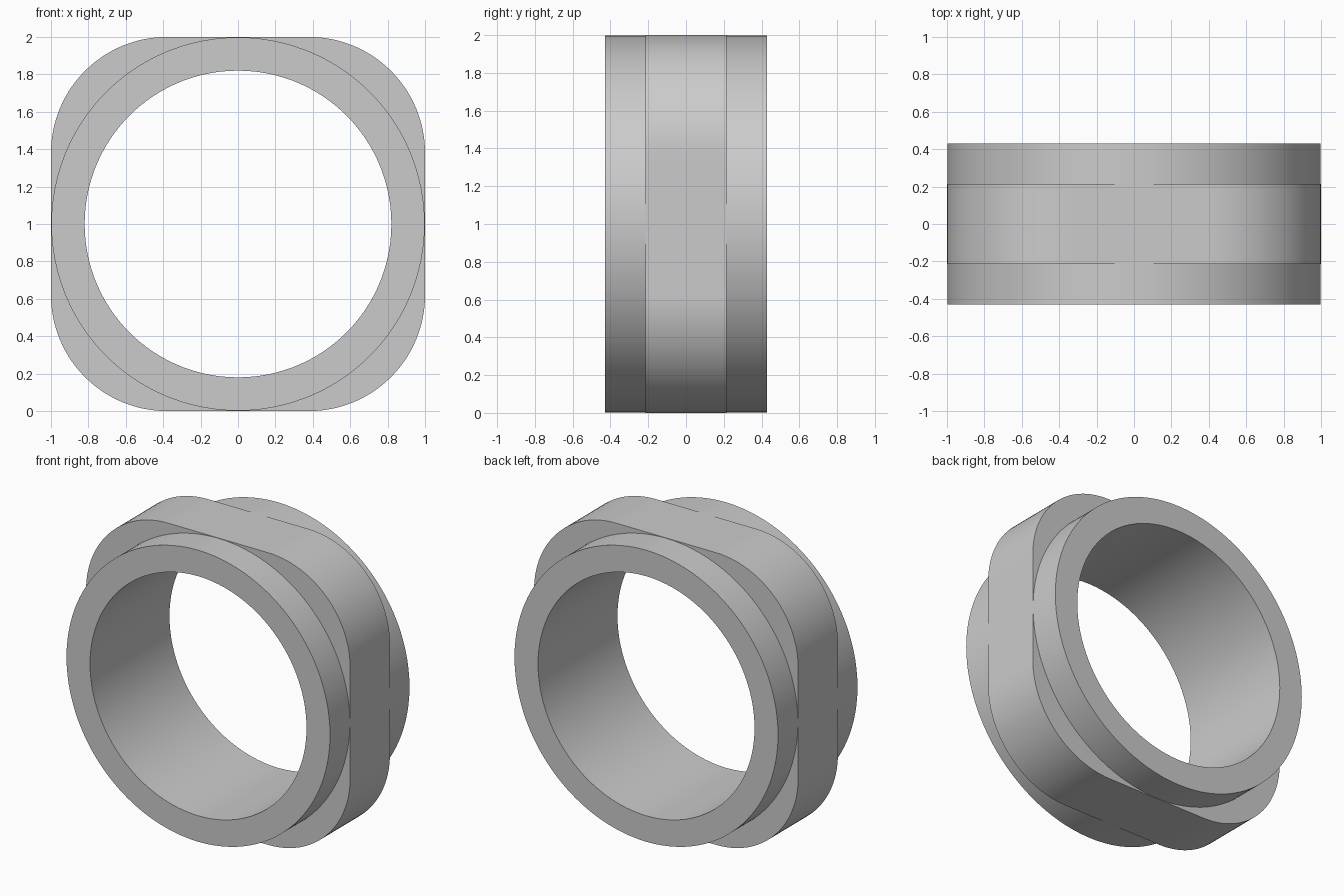
import bpy, bmesh
from math import sin, cos, atan2, pi, radians

cube = bpy.data.objects.get("Cube")
if cube:
    bpy.data.objects.remove(cube, do_unlink=True)

HALF, CORNER = 1.0, 0.62          # rounded square band
OUTER, BORE = 0.998, 0.82         # round ring
DEPTH, BAND = 0.43, 0.215         # half depths along y
ARC, FLAT = 28, 12                # segments per corner and per flat side

grey = bpy.data.materials.new("light_grey")
grey.use_nodes = True
colour = (0.6, 0.6, 0.6, 1)
grey.diffuse_color = colour
grey.node_tree.nodes["Principled BSDF"].inputs["Base Color"].default_value = colour


def rounded_square():
    """Outline with rounded corners and subdivided flat sides."""
    c = HALF - CORNER
    points = []
    for q in range(4):
        turn = q * pi / 2
        side = [(HALF, -c + 2 * c * i / FLAT) for i in range(FLAT)]
        for i in range(ARC):
            a = i * pi / 2 / ARC
            side.append((c + CORNER * cos(a), c + CORNER * sin(a)))
        points += [(x * cos(turn) - z * sin(turn), x * sin(turn) + z * cos(turn))
                   for x, z in side]
    return points


square = rounded_square()
angles = [atan2(z, x) for x, z in square]


def circle(r):
    return [(r * cos(a), r * sin(a)) for a in angles]


# Closed loft: bore, end faces, round collars and the squared middle band
sections = [(circle(BORE), -DEPTH), (circle(OUTER), -DEPTH),
            (circle(OUTER), -BAND), (square, -BAND),
            (square, BAND), (circle(OUTER), BAND),
            (circle(OUTER), DEPTH), (circle(BORE), DEPTH)]

bm = bmesh.new()
loops = [[bm.verts.new((x, y, z + HALF)) for x, z in outline]
         for outline, y in sections]
for a, b in zip(loops, loops[1:] + loops[:1]):
    for i in range(len(a)):
        j = (i + 1) % len(a)
        bm.faces.new((a[i], a[j], b[j], b[i]))
bmesh.ops.recalc_face_normals(bm, faces=bm.faces)

mesh = bpy.data.meshes.new("ring_with_square_band")
bm.to_mesh(mesh)
bm.free()
mesh.materials.append(grey)
ring = bpy.data.objects.new("ring_with_square_band", mesh)
bpy.context.collection.objects.link(ring)

# Smooth curves, sharp rims
bpy.context.view_layer.objects.active = ring
ring.select_set(True)
bpy.ops.object.shade_smooth_by_angle(angle=radians(30))
